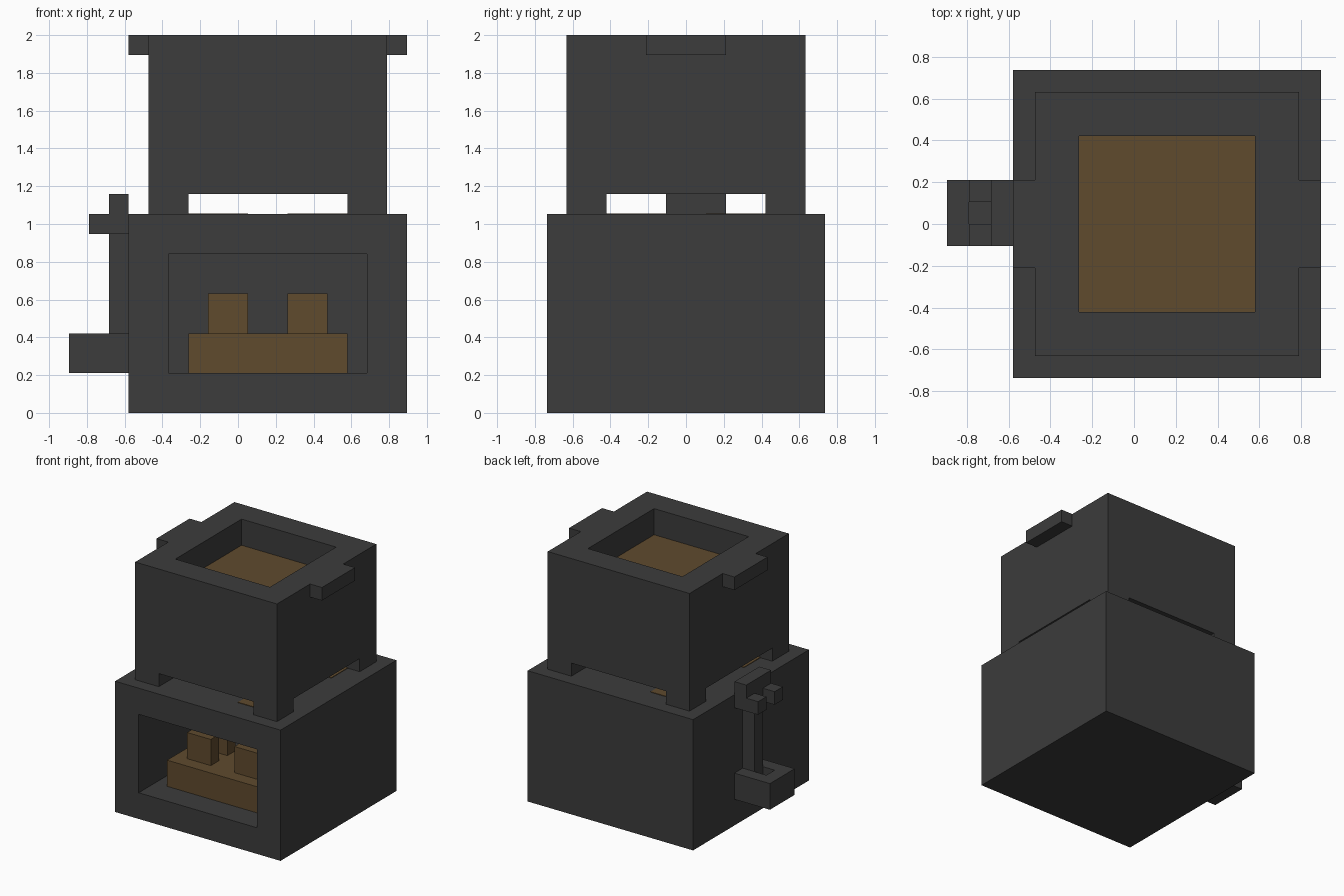
import bpy
import bmesh
from mathutils import Vector

U = 2 / 19      # block size
CX = 1.5        # centre line of the stove and pot, in blocks

if "Cube" in bpy.data.objects:
    bpy.data.objects.remove(bpy.data.objects["Cube"], do_unlink=True)


def material(name, rgb):
    m = bpy.data.materials.new(name)
    m.use_nodes = True
    m.diffuse_color = (*rgb, 1)
    m.node_tree.nodes["Principled BSDF"].inputs["Base Color"].default_value = (*rgb, 1)
    return m


iron = material("dark_iron", (0.045, 0.045, 0.045))
wood = material("brown_wood", (0.115, 0.069, 0.027))


def blocks(name, mat, *boxes):
    """One object made of boxes, each given by block ranges in x, y and z."""
    bm = bmesh.new()
    for x, y, z in boxes:
        low = Vector((x[0], y[0], z[0])) * U
        high = Vector((x[1], y[1], z[1])) * U
        for v in bmesh.ops.create_cube(bm, size=1)["verts"]:
            v.co = [low[i] if v.co[i] < 0 else high[i] for i in range(3)]
    mesh = bpy.data.meshes.new(name)
    bm.to_mesh(mesh)
    bm.free()
    ob = bpy.data.objects.new(name, mesh)
    ob.data.materials.append(mat)
    bpy.context.collection.objects.link(ob)
    return ob


def carve(target, name, *boxes):
    """Cut the boxes out of the target."""
    cutter = blocks(name, target.data.materials[0], *boxes)
    cutter.hide_render = True
    cutter.hide_viewport = True
    cutter.display_type = 'WIRE'
    mod = target.modifiers.new("opening", 'BOOLEAN')
    mod.object = cutter
    mod.operation = 'DIFFERENCE'
    mod.solver = 'EXACT'
    bpy.context.view_layer.update()
    result = bpy.data.meshes.new_from_object(
        target.evaluated_get(bpy.context.evaluated_depsgraph_get()))
    target.modifiers.clear()
    target.data = result
    bpy.data.objects.remove(cutter, do_unlink=True)


def around(half):
    return (CX - half, CX + half)


# Stove body with a fire chamber open at the front
stove = blocks("stove_body", iron, (around(7), (-7, 7), (0, 10)))
carve(stove, "chamber_cutter", (around(5), (-8, 5), (2, 8)))

# Firewood: a low stack with upright pieces
blocks("log_stack", wood, (around(4), (-5, -1), (2, 4)))
for side, x in (("right", (-1.5, 0.5)), ("left", (2.5, 4.5))):
    blocks("front_log_" + side, wood, (x, (-4, -3), (4, 6)))
    blocks("back_log_" + side, wood, (x, (-2, -1), (4, 6)))

# Pinwheel of thin burner bars on the stove top
top = (10, 10.04)
blocks("burner_bars", wood,
       ((CX + 2, CX + 4), (-5, -1), top), ((CX + 1, CX + 5), (2, 4), top),
       ((CX - 4, CX - 2), (1, 5), top), ((CX - 5, CX - 1), (-4, -2), top))

# Pot with its filling
pot = blocks("pot", iron, (around(6), (-6, 6), (11, 19)))
carve(pot, "pot_cutter", (around(4), (-4, 4), (16.5, 20)))
blocks("pot_filling", wood, (around(4), (-4, 4), (16.5, 17)))

# Pot legs and handles, mirrored about the centre line
for side, s in (("left", 1), ("right", -1)):
    leg_x = sorted((CX + s * 4, CX + s * 6))
    for end, y in (("front", (-6, -4)), ("back", (4, 6))):
        blocks(f"pot_leg_{end}_{side}", iron, (leg_x, y, (10, 11)))
    blocks("pot_handle_" + side, iron,
           (sorted((CX + s * 6, CX + s * 7)), (-2, 2), (18, 19)))

# Tool hanging on the right side: scoop, shaft and pronged grip
scoop = blocks("tool_scoop", iron, ((-8.5, -5.5), (-1, 2), (2, 4)))
carve(scoop, "scoop_cutter", ((-7.5, -6.5), (0, 1), (3, 5)))
blocks("tool_shaft", iron, ((-6.5, -5.5), (0, 1), (4, 9)))
blocks("tool_grip", iron, ((-6.5, -5.5), (-1, 2), (9, 11)))
for end, y in (("front", (-1, 0)), ("back", (1, 2))):
    blocks("tool_prong_" + end, iron, ((-7.5, -6.5), y, (9, 10)))
